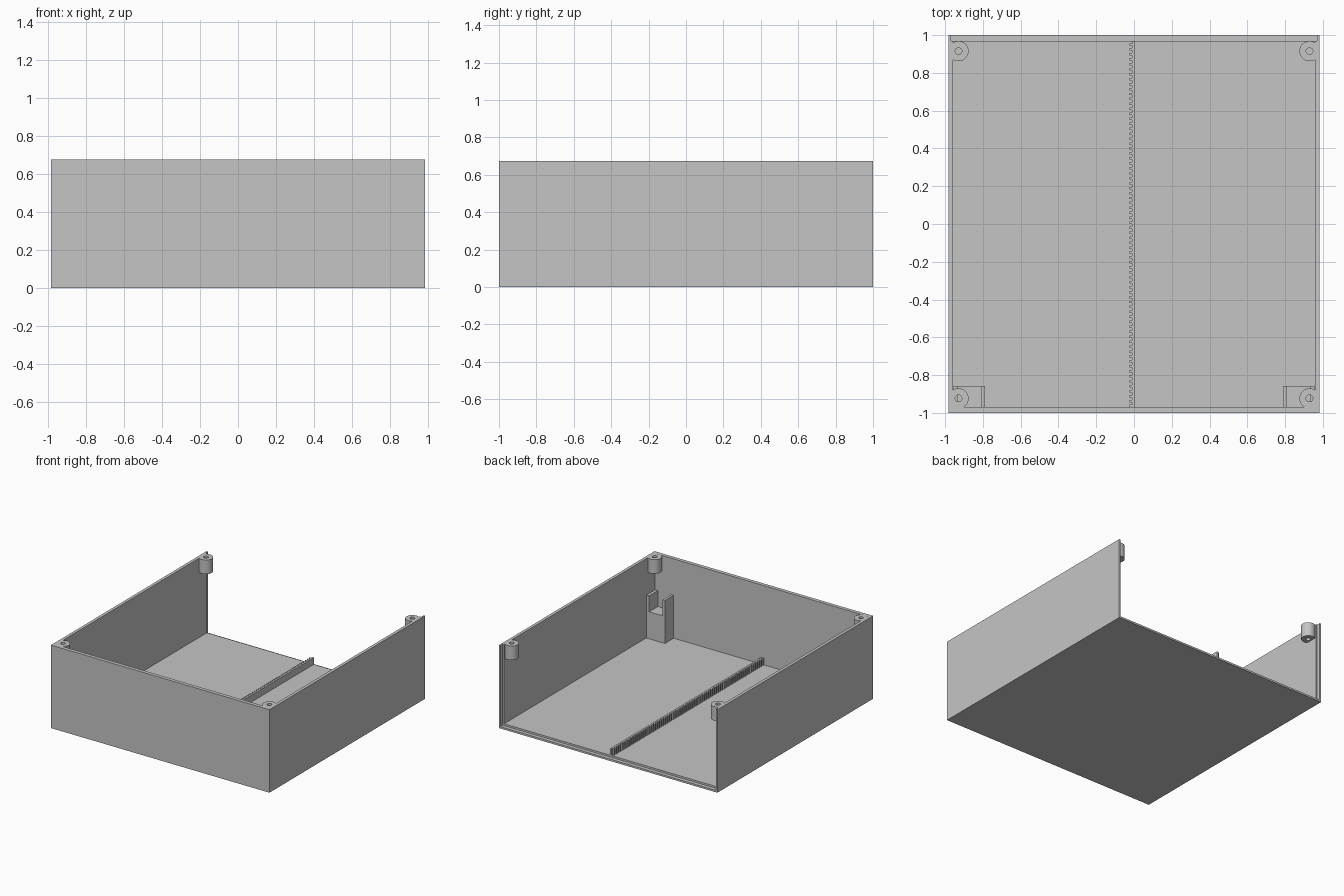
import bpy, bmesh, math

if "Cube" in bpy.data.objects:
    bpy.data.objects.remove(bpy.data.objects["Cube"])

W, D, H = 0.983, 1.0, 0.675      # half width, half depth, height
IN_X, IN_Y, FLOOR = 0.958, 0.97, 0.03

grey = bpy.data.materials.new("plain grey")
grey.diffuse_color = (0.56, 0.56, 0.56, 1)
grey.use_nodes = True
grey.node_tree.nodes["Principled BSDF"].inputs["Base Color"].default_value = grey.diffuse_color


def finish(name, bm):
    bmesh.ops.recalc_face_normals(bm, faces=bm.faces)
    mesh = bpy.data.meshes.new(name)
    bm.to_mesh(mesh)
    bm.free()
    mesh.materials.append(grey)
    obj = bpy.data.objects.new(name, mesh)
    bpy.context.collection.objects.link(obj)
    return obj


def prism(name, outline, axis, lo, hi):
    """Extrude a closed 2D outline along 'y' (points are x, z) or 'z' (points are x, y)."""
    bm = bmesh.new()
    place = (lambda u, v: (u, lo, v)) if axis == 'y' else (lambda u, v: (u, v, lo))
    face = bm.faces.new([bm.verts.new(place(u, v)) for u, v in outline])
    side = bmesh.ops.extrude_face_region(bm, geom=[face])
    step = (0, hi - lo, 0) if axis == 'y' else (0, 0, hi - lo)
    bmesh.ops.translate(bm, vec=step,
                        verts=[e for e in side["geom"] if isinstance(e, bmesh.types.BMVert)])
    return finish(name, bm)


def box(name, x0, x1, y0, y1, z0, z1):
    return prism(name, [(x0, y0), (x1, y0), (x1, y1), (x0, y1)], 'z', z0, z1)


def tube(name, x, y, z0, z1, r_out, r_in, n=32):
    bm = bmesh.new()
    rings = []
    for r, z in ((r_out, z0), (r_out, z1), (r_in, z1), (r_in, z0)):
        rings.append([bm.verts.new((x + r * math.cos(math.tau * i / n),
                                    y + r * math.sin(math.tau * i / n), z)) for i in range(n)])
    for k in range(4):
        a, b = rings[k], rings[(k + 1) % 4]
        for i in range(n):
            j = (i + 1) % n
            bm.faces.new((a[i], a[j], b[j], b[i]))
    obj = finish(name, bm)
    bpy.ops.object.select_all(action='DESELECT')
    obj.select_set(True)
    bpy.context.view_layer.objects.active = obj
    bpy.ops.object.shade_smooth_by_angle(angle=math.radians(30))
    return obj


# Case shell: open top and back, with a stepped rebate around the back opening
shell = box("case_shell", -W, W, -D, D, 0, H)
cavity = box("cavity_cutter", -IN_X, IN_X, -IN_Y, 1.2, FLOOR, 1)
rebate = box("rebate_cutter", -0.970, 0.970, IN_Y, 1.3, 0.015, 1.1)
for cutter in (cavity, rebate):
    mod = shell.modifiers.new(cutter.name, 'BOOLEAN')
    mod.operation = 'DIFFERENCE'
    mod.solver = 'EXACT'
    mod.object = cutter
    cutter.hide_render = True
    cutter.hide_viewport = True
bpy.context.view_layer.objects.active = shell
shell.select_set(True)
for mod in list(shell.modifiers):
    bpy.ops.object.modifier_apply(modifier=mod.name)
for cutter in (cavity, rebate):
    bpy.data.objects.remove(cutter)

for s, side in ((-1, "left"), (1, "right")):
    # Screw bosses at the top corners
    for y, end in ((-0.923, "front"), (0.915, "back")):
        tube(f"screw_boss_{end}_{side}", s * 0.929, y, H - 0.115, H - 0.0005, 0.0535, 0.018)
    # Forked support posts against the front wall
    fork = [(0.79, FLOOR), (0.955, FLOOR), (0.955, 0.38), (0.932, 0.38),
            (0.932, 0.25), (0.81, 0.25), (0.81, 0.38), (0.79, 0.38)]
    prism(f"forked_post_{side}", [(s * x, z) for x, z in fork], 'y', -IN_Y, -0.857)

# Toothed rail along the floor, slots on its left face
teeth = 74
pitch = 2 * IN_Y / teeth
outline = [(0.004, IN_Y), (0.004, -IN_Y)]
for i in range(teeth):
    y = -IN_Y + i * pitch
    outline += [(-0.023, y), (-0.023, y + pitch / 2),
                (-0.010, y + pitch / 2), (-0.010, y + pitch)]
prism("toothed_rail", outline, 'z', FLOOR, 0.085)
